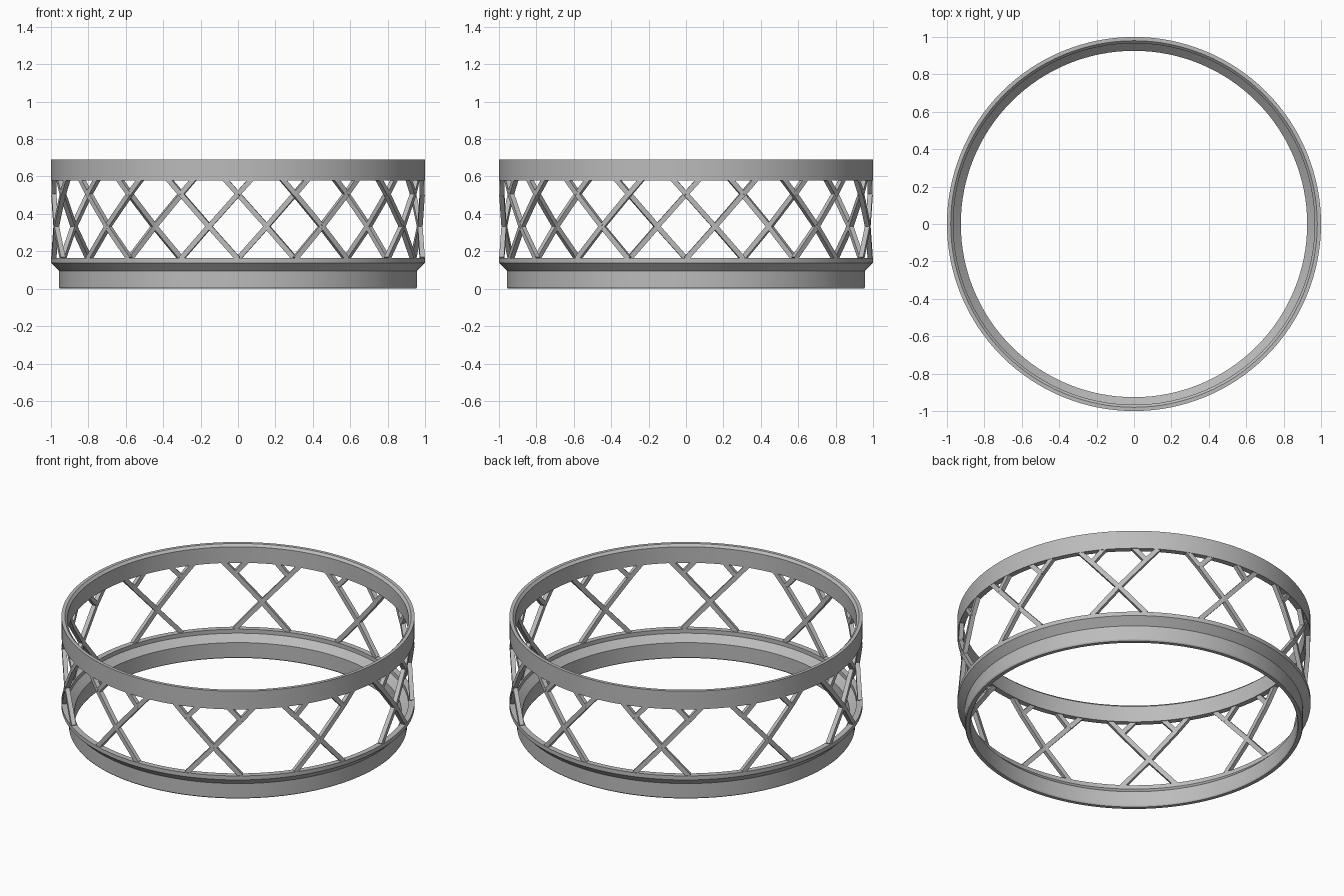
import bpy, bmesh, math
from mathutils import Vector, Matrix

cube = bpy.data.objects.get("Cube")
if cube:
    bpy.data.objects.remove(cube, do_unlink=True)

grey = bpy.data.materials.new("metal_grey")
grey.use_nodes = True
grey.diffuse_color = (0.5, 0.5, 0.5, 1)
grey.node_tree.nodes["Principled BSDF"].inputs["Base Color"].default_value = (0.5, 0.5, 0.5, 1)


def finish(name, bm, smooth=False):
    bmesh.ops.recalc_face_normals(bm, faces=bm.faces)
    mesh = bpy.data.meshes.new(name)
    bm.to_mesh(mesh)
    bm.free()
    mesh.materials.append(grey)
    ob = bpy.data.objects.new(name, mesh)
    bpy.context.collection.objects.link(ob)
    if smooth:
        bpy.ops.object.select_all(action='DESELECT')
        ob.select_set(True)
        bpy.context.view_layer.objects.active = ob
        bpy.ops.object.shade_smooth_by_angle(angle=math.radians(25))


def ring(name, profile, segments=128):
    """Turn a closed (radius, height) profile around z."""
    bm = bmesh.new()
    loops = []
    for i in range(segments):
        a = math.tau * i / segments
        loops.append([bm.verts.new((r * math.cos(a), r * math.sin(a), z)) for r, z in profile])
    n = len(profile)
    for i in range(segments):
        p, q = loops[i], loops[(i + 1) % segments]
        for k in range(n):
            m = (k + 1) % n
            bm.faces.new((p[k], q[k], q[m], p[m]))
    finish(name, bm, True)


def on_wall(angle, z, radius=0.985):
    return Vector((radius * math.sin(angle), -radius * math.cos(angle), z))


def bar(bm, start, end, width=0.027, depth=0.026):
    """Square bar whose depth points away from the axis."""
    along = (end - start).normalized()
    mid = (start + end) / 2
    out = Vector((mid.x, mid.y, 0))
    out = (out - along * out.dot(along)).normalized()
    side = along.cross(out)
    frame = Matrix((side, out, along)).transposed().to_4x4()
    size = Matrix.Diagonal((width, depth, (end - start).length, 1))
    bmesh.ops.create_cube(bm, size=1, matrix=Matrix.Translation(mid) @ frame @ size)


# Upper band with a chamfered inner lip
ring("upper_band", [(0.966, 0.578), (1, 0.578), (1, 0.692), (0.98, 0.692), (0.966, 0.678)])

# Lower band with flared shoulder and inner ledge
ring("lower_band", [(0.93, 0), (0.952, 0), (0.957, 0.008), (0.957, 0.095), (1, 0.138),
                    (1, 0.163), (0.966, 0.163), (0.966, 0.138), (0.926, 0.098), (0.926, 0.008)])

# Lattice of ten crossed strut pairs with forked upper ends;
# feet and forks are evenly spaced around the band
COUNT = 10
STEP = math.pi / (2 * COUNT)
FOOT, CROSS, FORK, TOP = 0.16, 0.333, 0.506, 0.59
FORK_LEAN = STEP * (TOP - FORK) / (FORK - CROSS)
lattice = bmesh.new()
for i in range(COUNT):
    centre = math.tau * i / COUNT - STEP
    for s in (-1, 1):
        cross = on_wall(centre, CROSS)
        fork = on_wall(centre + s * STEP, FORK)
        bar(lattice, on_wall(centre - s * STEP, FOOT), cross)
        bar(lattice, cross, fork)
        for lean in (-FORK_LEAN, FORK_LEAN):
            bar(lattice, fork, on_wall(centre + s * STEP + lean, TOP))
finish("lattice_struts", lattice)
